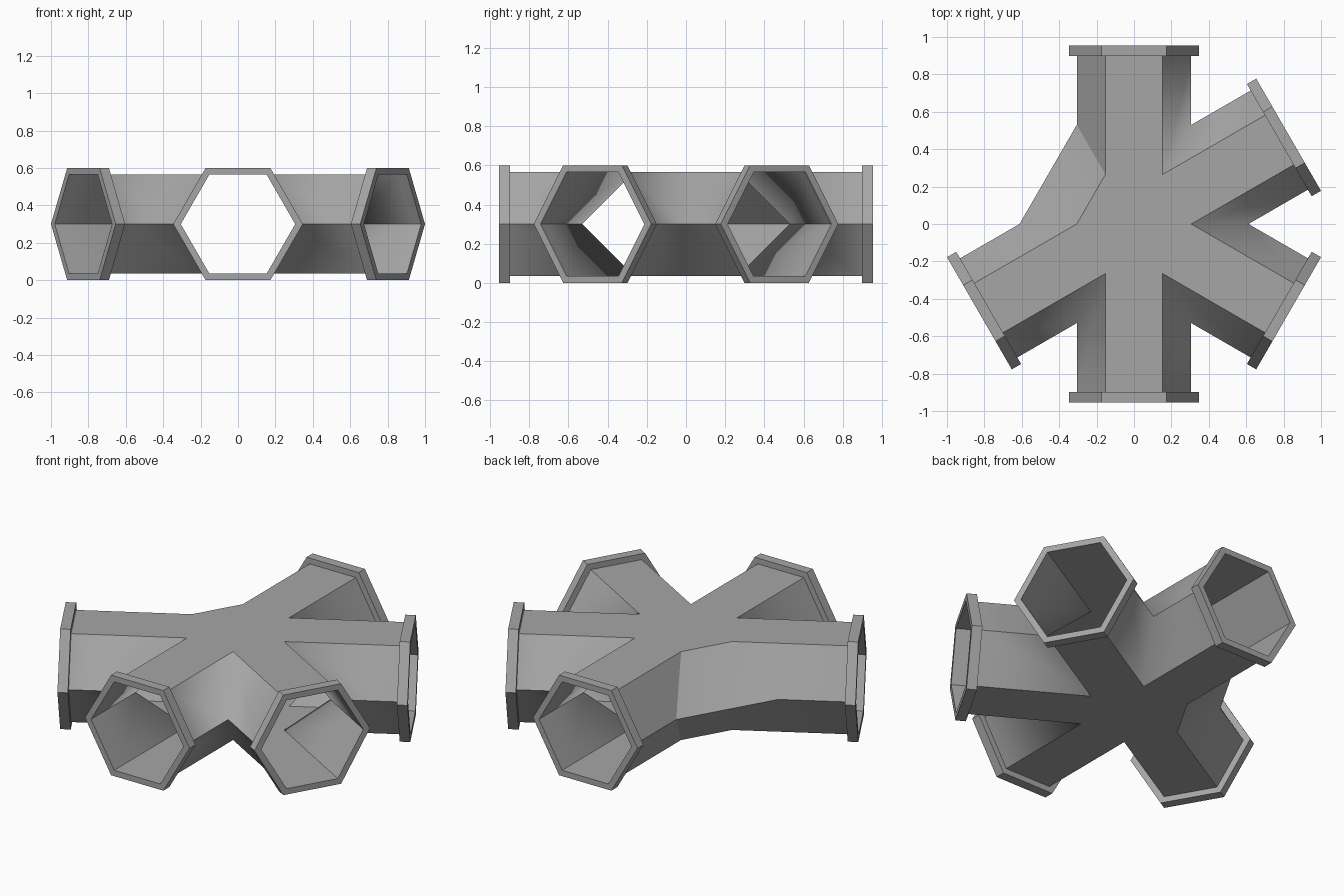
import bpy, bmesh
from math import radians, sin, cos, sqrt
from mathutils import Matrix, Vector

if "Cube" in bpy.data.objects:
    bpy.data.objects.remove(bpy.data.objects["Cube"])

TUBE_R, FLANGE_R = 0.306, 0.3464
FLANGE_START, ARM_END, MID_Z = 0.897, 0.9545, 0.3
ARMS = [90, 30, -30, -90, -150]       # the sixth direction, 150, is walled off

gray = bpy.data.materials.new("plain_gray")
gray.use_nodes = True
color = (0.38, 0.38, 0.38, 1)
gray.diffuse_color = color
gray.node_tree.nodes["Principled BSDF"].inputs["Base Color"].default_value = color


def make_object(name, bm):
    mesh = bpy.data.meshes.new(name)
    bm.to_mesh(mesh)
    bm.free()
    mesh.materials.append(gray)
    obj = bpy.data.objects.new(name, mesh)
    bpy.context.collection.objects.link(obj)
    return obj


def hexagon(bm, radius, dist, angle):
    """Upright hexagon across an arm, starting at its left corner."""
    turn = Matrix.Rotation(radians(angle), 4, 'Z')
    return [bm.verts.new(turn @ Vector((dist, radius * cos(radians(60 * i)),
                                        MID_Z + radius * sin(radians(60 * i)))))
            for i in range(6)]


def bridge(bm, a, b):
    for i in range(6):
        j = (i + 1) % 6
        bm.faces.new((a[i], a[j], b[j], b[i]))


# Hollow junction: mitre corners lie between neighbouring arms
bm = bmesh.new()
rise = TUBE_R * sqrt(3) / 2
top, mid, low = {}, {}, {}
for a in range(0, 360, 60):
    x, y = cos(radians(a)) * TUBE_R, sin(radians(a)) * TUBE_R
    top[a] = bm.verts.new((x, y, MID_Z + rise))
    mid[a] = bm.verts.new((2 * x, 2 * y, MID_Z))
    low[a] = bm.verts.new((x, y, MID_Z - rise))
roof = bm.faces.new(list(top.values()))
bm.faces.new(list(low.values())[::-1])
for angle in ARMS:
    l, r = (angle + 30) % 360, (angle - 30) % 360
    inner = [mid[l], top[l], top[r], mid[r], low[r], low[l]]
    bridge(bm, inner, hexagon(bm, TUBE_R, FLANGE_START, angle))
# Sloped wall closing the missing arm
bm.faces.new((top[120], top[180], mid[180], mid[120]))
bm.faces.new((mid[120], mid[180], low[180], low[120]))
bmesh.ops.recalc_face_normals(bm, faces=bm.faces)
if roof.normal.z < 0:
    bmesh.ops.reverse_faces(bm, faces=bm.faces)
# Soft shading across the mitres only, all other edges sharp
for f in bm.faces:
    f.smooth = True
for e in bm.edges:
    e.smooth = False
for a in mid:
    for end in (top[a], low[a]):
        edge = bm.edges.get((mid[a], end))
        if edge and a != 120:
            edge.smooth = True
make_object("pipe_junction", bm)

# Hexagonal flange ring at every mouth
for n, angle in enumerate(ARMS, 1):
    bm = bmesh.new()
    rings = [hexagon(bm, radius, dist, angle) for radius, dist in (
        (TUBE_R, FLANGE_START), (FLANGE_R, FLANGE_START),
        (FLANGE_R, ARM_END), (TUBE_R, ARM_END))]
    for i in range(4):
        bridge(bm, rings[i], rings[(i + 1) % 4])
    bmesh.ops.recalc_face_normals(bm, faces=bm.faces)
    make_object(f"flange_{n}", bm)
